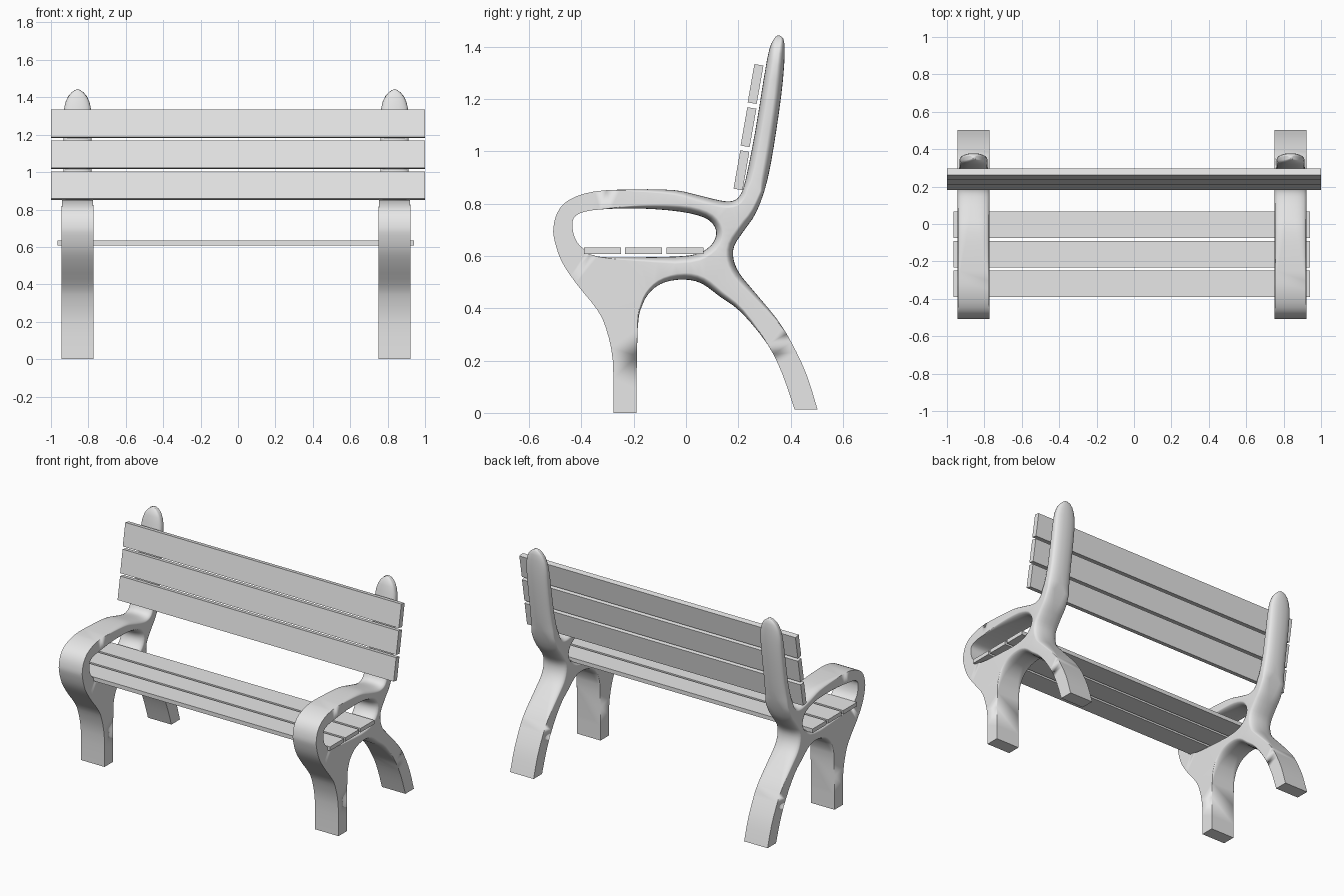
import bpy, bmesh
from math import sin, cos, pi, radians, sqrt, hypot
from mathutils import Vector, Matrix

old = bpy.data.objects.get("Cube")
if old:
    bpy.data.objects.remove(old, do_unlink=True)

grey = bpy.data.materials.new("plain grey")
grey.use_nodes = True
grey.diffuse_color = (0.8, 0.8, 0.8, 1)
grey.node_tree.nodes["Principled BSDF"].inputs["Base Color"].default_value = (0.8, 0.8, 0.8, 1)


def clamp(value):
    return max(0.0, min(1.0, value))


def add_object(name, bm, location=(0, 0, 0)):
    mesh = bpy.data.meshes.new(name)
    bm.to_mesh(mesh)
    bm.free()
    mesh.materials.append(grey)
    obj = bpy.data.objects.new(name, mesh)
    obj.location = location
    bpy.context.collection.objects.link(obj)
    return obj


def smooth_path(points, closed=False, steps=3):
    """Catmull-Rom curve through (y, z) points."""
    pts = [Vector(p) for p in points]
    count = len(pts)
    path = []
    for i in range(count if closed else count - 1):
        if closed:
            a, b, c, d = (pts[(i + k) % count] for k in (-1, 0, 1, 2))
        else:
            a, b, c, d = (pts[max(0, min(count - 1, i + k))] for k in (-1, 0, 1, 2))
        for s in range(steps):
            t = s / steps
            path.append(0.5 * (2 * b + (c - a) * t + (2 * a - 5 * b + 4 * c - d) * t * t
                               + (3 * b - a - 3 * c + d) * t ** 3))
    if not closed:
        path.append(pts[-1])
    return path


# Outside edge: front foot, armrest, back post, back foot
outer_edge = [
    (-.277, 0), (-.28, .2), (-.305, .32), (-.34, .395), (-.42, .495), (-.476, .58),
    (-.503, .66), (-.507, .71), (-.49, .77), (-.445, .816), (-.35, .847), (-.2, .855),
    (-.045, .852), (.05, .832), (.128, .813), (.175, .81), (.205, .83), (.228, .893),
    (.266, 1.084), (.31, 1.352), (.333, 1.425), (.357, 1.444), (.377, 1.41), (.371, 1.275),
    (.346, 1.084), (.312, .893), (.27, .77), (.224, .70), (.185, .64), (.182, .587),
    (.205, .533), (.254, .472), (.346, .361), (.403, .27), (.461, .147), (.503, .013)]
# Arch between the legs
arch_edge = [
    (.415, .013), (.369, .147), (.312, .262), (.212, .384), (.128, .446), (.06, .495),
    (-.006, .51), (-.08, .5), (-.132, .468), (-.166, .415), (-.185, .32), (-.19, 0)]
# Opening under the armrest
opening_edge = [
    (-.426, .671), (-.395, .63), (-.338, .598), (-.178, .595), (.013, .602), (.082, .629),
    (.113, .671), (.109, .713), (.07, .747), (-.025, .77), (-.178, .782), (-.33, .778),
    (-.407, .763), (-.434, .732)]


def half_width(z):
    """The post is narrower than the legs and ends in a round tip."""
    width = 0.085 - 0.01 * clamp((z - 0.8) / 0.2)
    if z > 1.3:
        width *= sqrt(clamp(1 - ((z - 1.3) / 0.144) ** 2))
    return width


def roundness(y, z):
    """Edges are soft on the post and around the joint, crisp elsewhere."""
    near_joint = clamp((0.45 - hypot(y - 0.1, z - 0.65)) / 0.3)
    on_post = clamp((z - 0.8) / 0.1) if y > 0.15 else 0
    return max(near_joint, on_post)


def make_side_frame(name, x):
    bm = bmesh.new()
    loops = [smooth_path(outer_edge) + smooth_path(arch_edge),
             smooth_path(opening_edge, closed=True)]
    arc = [i * pi / 10 for i in range(6)]
    profile = [(1, t) for t in reversed(arc)] + [(-1, t) for t in arc]
    caps = {1: [], -1: []}
    final_x = {}
    for path in loops:
        n = len(path)
        rings = []
        for side, t in profile:
            ring = []
            for i, p in enumerate(path):
                tangent = (path[(i + 1) % n] - path[i - 1]).normalized()
                inward = Vector((tangent.y, -tangent.x))
                width, soft = half_width(p.y), roundness(p.x, p.y)
                q = p + inward * (0.028 * soft * min(1, width / 0.075) * (1 - cos(t)))
                vert = bm.verts.new((side * 0.085, q.x, q.y))
                final_x[vert] = side * width * (1 - 0.9 * soft * (1 - sin(t)))
                ring.append(vert)
            rings.append(ring)
        for r, s in zip(rings, rings[1:]):
            for i in range(n):
                j = (i + 1) % n
                bm.faces.new((r[i], r[j], s[j], s[i]))
        for side, ring in ((1, rings[0]), (-1, rings[-1])):
            caps[side] += [bm.edges.get((ring[i - 1], ring[i])) for i in range(n)]
    # Flat cheeks, filled around the opening
    for side, edges in caps.items():
        bmesh.ops.triangle_fill(bm, use_beauty=True, edges=edges, normal=(side, 0, 0))
    for vert, vx in final_x.items():
        vert.co.x = vx
    bmesh.ops.remove_doubles(bm, verts=bm.verts, dist=0.0002)
    bmesh.ops.recalc_face_normals(bm, faces=bm.faces)
    obj = add_object(name, bm, (x, 0, 0))
    bpy.ops.object.select_all(action='DESELECT')
    obj.select_set(True)
    bpy.context.view_layer.objects.active = obj
    bpy.ops.object.shade_smooth_by_angle(angle=radians(40))
    normals = obj.modifiers.new("even shading", 'WEIGHTED_NORMAL')
    normals.keep_sharp = True


def make_slat(name, size, location, tilt=0):
    bm = bmesh.new()
    bmesh.ops.create_cube(bm, size=1)
    bmesh.ops.scale(bm, vec=size, verts=bm.verts)
    bmesh.ops.rotate(bm, cent=(0, 0, 0), matrix=Matrix.Rotation(tilt, 3, 'X'), verts=bm.verts)
    add_object(name, bm, location)


make_side_frame("right_side_frame", -0.858)
make_side_frame("left_side_frame", 0.837)

# Three seat slats and three leaning back slats
for i in range(3):
    make_slat(f"seat_slat_{i + 1}", (1.905, 0.142, 0.026), (-0.012, -0.32 + 0.158 * i, 0.62))
    make_slat(f"back_slat_{i + 1}", (2, 0.035, 0.149),
              (0, 0.212 + 0.027 * i, 0.928 + 0.165 * i), radians(-10))
